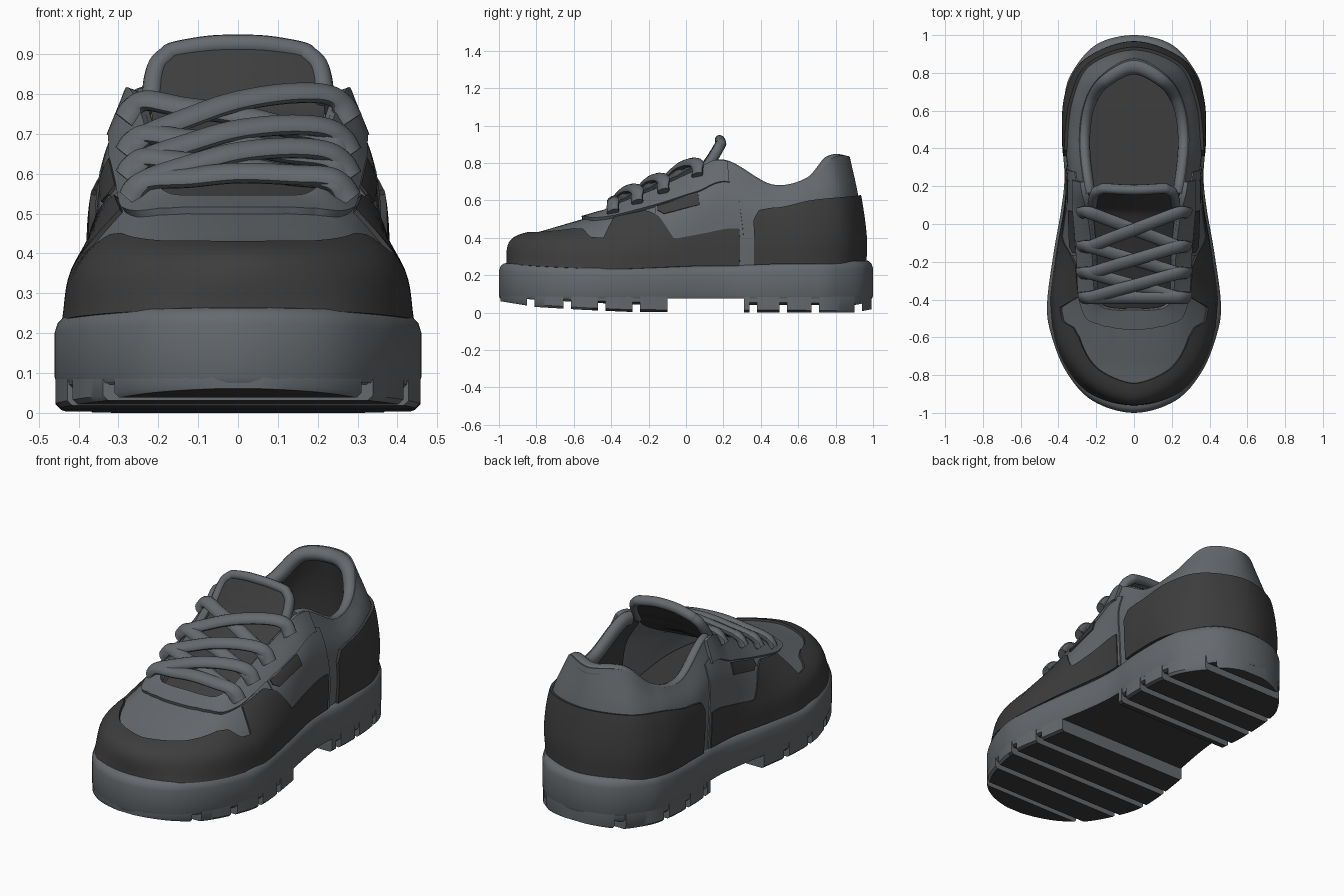
import bpy, bmesh, math
from mathutils import Vector

if "Cube" in bpy.data.objects:
    bpy.data.objects.remove(bpy.data.objects["Cube"])

def material(name, rgb):
    m = bpy.data.materials.new(name)
    m.diffuse_color = (*rgb, 1)
    m.use_nodes = True
    m.node_tree.nodes["Principled BSDF"].inputs["Base Color"].default_value = m.diffuse_color
    return m

LIGHT = material("light_grey", (0.13, 0.143, 0.155))
DARK = material("dark_grey", (0.047, 0.047, 0.047))

# ---------- helpers ----------
def lerp(table, x):
    if x <= table[0][0]:
        return table[0][1]
    for (a, p), (b, q) in zip(table, table[1:]):
        if x <= b:
            return p + (q - p) * (x - a) / (b - a)
    return table[-1][1]

def spline(P, t):
    """Smooth curve through the points P, one point per unit of t."""
    i = max(0, min(int(t), len(P) - 2))
    f = t - i
    b, c = P[i], P[i + 1]
    a = P[i - 1] if i > 0 else 2 * b - c
    d = P[i + 2] if i + 2 < len(P) else 2 * c - b
    return b + 0.5 * f * (c - a + f * (2 * a - 5 * b + 4 * c - d + f * (3 * (b - c) + d - a)))

def make(name, verts, faces, mat, thick=0, under=None):
    me = bpy.data.meshes.new(name)
    me.from_pydata([tuple(v) for v in verts], [], faces)
    ob = bpy.data.objects.new(name, me)
    bpy.context.collection.objects.link(ob)
    me.materials.append(mat)
    bpy.ops.object.select_all(action='DESELECT')
    ob.select_set(True)
    bpy.context.view_layer.objects.active = ob
    bm = bmesh.new()
    bm.from_mesh(me)
    bmesh.ops.remove_doubles(bm, verts=bm.verts, dist=1e-4)
    bm.to_mesh(me)
    bm.free()
    if thick:
        mod = ob.modifiers.new("thickness", 'SOLIDIFY')
        mod.thickness, mod.offset = thick, -1
        bpy.ops.object.modifier_apply(modifier=mod.name)
    me = ob.data
    bm = bmesh.new()
    bm.from_mesh(me)
    bmesh.ops.recalc_face_normals(bm, faces=bm.faces)
    bm.to_mesh(me)
    bm.free()
    if under:                       # second colour on faces that look down
        me.materials.append(under)
        for p in me.polygons:
            p.material_index = int(p.normal.z < -0.7)
    bpy.ops.object.shade_smooth_by_angle(angle=math.radians(40))
    return ob

def grid(fn, nu, nv):
    verts = [fn(i / nu, j / nv) for i in range(nu + 1) for j in range(nv + 1)]
    w = nv + 1
    faces = [(i * w + j, (i + 1) * w + j, (i + 1) * w + j + 1, i * w + j + 1)
             for i in range(nu) for j in range(nv)]
    return verts, faces

def tube(name, pts, rw, rh, mat, up=(0, 0, 1), steps=8, sides=12):
    """Oval tube; rw is a table of half width along the path, rh the half height."""
    pts = [Vector(p) for p in pts]
    n = (len(pts) - 1) * steps
    path = [spline(pts, i / steps) for i in range(n + 1)]
    verts, faces = [], []
    for i, p in enumerate(path):
        t = (path[min(i + 1, n)] - path[max(i - 1, 0)]).normalized()
        s = t.cross(Vector(up)).normalized()
        h = s.cross(t)
        for k in range(sides):
            a = 2 * math.pi * k / sides
            verts.append(p + s * lerp(rw, i / n) * math.cos(a) + h * rh * math.sin(a))
    for i in range(n):
        for k in range(sides):
            m = (k + 1) % sides
            faces.append((i * sides + k, i * sides + m, (i + 1) * sides + m, (i + 1) * sides + k))
    faces += [tuple(range(sides)), tuple(range(n * sides, (n + 1) * sides))]
    return make(name, verts, faces, mat)

# ---------- sole ----------
HALF = [(0, -1), (.22, -.935), (.36, -.78), (.44, -.58), (.46, -.42), (.425, -.15), (.385, .08),
        (.368, .25), (.38, .45), (.37, .66), (.33, .8), (.2, .95), (0, 1)]
loop = [Vector((x, y)) for x, y in HALF] + [Vector((-x, y)) for x, y in HALF[-2:0:-1]]
wrapped = loop[-2:] + loop + loop[:3]
outline = [spline(wrapped, 2 + i / 8) for i in range(len(loop) * 8)]
N = len(outline)

def inset(d):
    out = []
    for i, p in enumerate(outline):
        t = (outline[(i + 1) % N] - outline[i - 1]).normalized()
        out.append(p - Vector((t.y, -t.x)) * d)
    return out

TOP = [(-1, .268), (-.4, .243), (.1, .252), (1, .282)]
verts, faces = [], []
rings = [(.006, .075, 0), (0, .09, 0), (0, -.045, 1), (.008, -.02, 1), (.025, -.004, 1), (.05, 0, 1)]
for d, z, top in rings:
    verts += [(p.x, p.y, z + (lerp(TOP, p.y) if top else 0)) for p in inset(d)]
for r in range(len(rings) - 1):
    faces += [(r * N + i, r * N + (i + 1) % N, (r + 1) * N + (i + 1) % N, (r + 1) * N + i) for i in range(N)]
faces += [tuple(range(N)), tuple(range((len(rings) - 1) * N, len(rings) * N))]
make("sole", verts, faces, LIGHT, under=DARK)

# tread: two base slabs and the blocks below them, all slices of the sole outline
WIDTH = sorted((p.y, p.x) for p in outline[:N // 2 + 1])
FLOOR = [(-1, .062), (-.8, .03), (-.55, .015), (-.3, .004), (.9, .0), (1, .02)]

def tread(name, y0, y1, lift=0, gap=.002, n=8):
    verts = []
    for i in range(n + 1):
        y = y0 + (y1 - y0) * i / n
        w = max(lerp(WIDTH, y) - gap, .02)
        z = min(lerp(FLOOR, y) + lift, .072)
        verts += [(-w, y, .09), (-w, y, z + .012), (-w + .012, y, z),
                  (w - .012, y, z), (w, y, z + .012), (w, y, .09)]
    faces = [(i * 6 + k, i * 6 + (k + 1) % 6, i * 6 + 6 + (k + 1) % 6, i * 6 + 6 + k)
             for i in range(n) for k in range(6)]
    faces += [tuple(range(6)), tuple(range(n * 6, n * 6 + 6))]
    make(name, verts, faces, LIGHT, under=DARK)

tread("tread_base_front", -.98, -.105, .04, .006, 20)
tread("tread_base_heel", .315, .98, .04, .006, 20)
for part, cuts in (("front", (-1.013, -.83, -.635, -.45, -.265, -.08)), ("heel", (.29, .36, .52, .69, .92, 1.013))):
    for b, (y0, y1) in enumerate(zip(cuts, cuts[1:])):
        tread(f"tread_block_{part}_{b + 1}", y0 + .02, y1 - .02)

# ---------- upper: ribs from toe to heel, each from the sole to the top edge ----------
RIBS = [
    ((0, -.95, .25), (0, -.925, .385), (0, -.74, .445), (0, -.45, .53)),
    ((.24, -.88, .25), (.22, -.835, .38), (.17, -.70, .445), (.10, -.45, .53)),
    ((.385, -.68, .24), (.36, -.66, .37), (.27, -.58, .455), (.17, -.43, .535)),
    ((.43, -.42, .23), (.405, -.42, .36), (.31, -.40, .48), (.20, -.36, .57)),
    ((.40, -.15, .24), (.385, -.15, .37), (.32, -.14, .54), (.21, -.15, .655)),
    ((.36, .08, .25), (.355, .08, .40), (.33, .07, .60), (.23, .04, .745)),
    ((.345, .25, .25), (.35, .25, .42), (.335, .22, .62), (.265, .20, .81)),
    ((.355, .45, .26), (.365, .45, .40), (.35, .45, .56), (.29, .45, .68)),
    ((.345, .68, .26), (.35, .68, .42), (.32, .67, .60), (.26, .65, .71)),
    ((.24, .86, .26), (.25, .86, .42), (.23, .84, .62), (.17, .79, .83)),
    ((0, .95, .27), (0, .95, .42), (0, .92, .63), (0, .875, .835))]

def rib_point(j, k):
    j %= 20
    x, y, z = RIBS[j if j <= 10 else 20 - j][k]
    return Vector((x if j <= 10 else -x, y, z))

RINGS = [[rib_point(j, k) for j in range(-12, 35)] for k in range(4)]

def surf(u, v):
    return spline([spline(r, u + 12) for r in RINGS], v * 3)

def normal(u, v, e=.01):
    return (surf(u + e, v) - surf(u - e, v)).cross(surf(u, v + e) - surf(u, v - e)).normalized()

def panel(name, u0, u1, lo, hi, off, thick, mat, nv=14, both=False):
    """Sheet laid over the upper between heights lo(u) and hi(u)."""
    def fn(s, t, flip):
        u = u0 + (u1 - u0) * s
        v = lerp(lo, abs(u)) * (1 - t) + lerp(hi, abs(u)) * t
        p = surf(u, v) + normal(u, v) * off
        return Vector((-p.x, p.y, p.z)) if flip else p
    for flip in ([False, True] if both else [False]):
        label = name + ("_left" if flip else "_right") if both else name
        verts, faces = grid(lambda s, t: fn(s, t, flip), max(8, int((u1 - u0) * 14)), nv)
        if flip:
            faces = [f[::-1] for f in faces]
        make(label, verts, faces, mat, thick)

flat = lambda v: [(0, v)]
panel("upper_shell", 0, 20, flat(0), flat(1), 0, .015, LIGHT, nv=20)
panel("lining", 5.3, 14.7, flat(.1), flat(.96), -.035, .01, DARK)
panel("toe_and_side_guard", -6.2, 6.2, flat(0),
      [(0, .51), (1, .54), (2, .61), (2.35, .58), (2.6, .44), (2.9, .42), (3.05, .74), (3.7, .72),
       (4.0, .6), (4.35, .36), (6.2, .39)], .012, .018, DARK)
panel("quarter_panel", 3.9, 6.3, flat(0), flat(.85), .007, .016, LIGHT, both=True)
panel("side_tab", 3.95, 5.0, [(3.95, .68), (4.1, .62), (5, .62)], flat(.735), .013, .018, DARK, nv=6, both=True)
panel("heel_counter", 6.6, 13.4, flat(0),
      [(6.6, .5), (6.75, .62), (7, .66), (13, .66), (13.25, .62), (13.4, .5)], .016, .025, DARK)
panel("eyelet_stay", -6.1, 6.1, [(0, .885), (1, .885), (1.7, .86), (2.3, .79), (3, .75), (5, .75), (6, .8)],
      flat(1), .018, .035, LIGHT, nv=8)

# insole
pts = [surf(u / 4, .22) - normal(u / 4, .22) * .02 for u in range(80)]
make("insole", [(p.x, p.y, .31) for p in pts], [tuple(range(80))], DARK, .02)

# padded collar along the top edge, thicker at the heel
collar = []
PAD = [(0, .024), (.25, .026), (.5, .038), (.75, .026), (1, .024)]
for i in range(43):
    u = 5.8 + 8.4 * i / 42
    n = normal(u, .85)
    collar.append(surf(u, 1) - Vector((n.x, n.y, 0)).normalized() * lerp(PAD, i / 42) - Vector((0, 0, .03)))
tube("collar", collar, [(0, .03), (.25, .034), (.5, .046), (.75, .034), (1, .03)], .038, LIGHT, steps=3)

# ---------- tongue ----------
SPINE = [Vector(p) for p in [(.19, -.46, .50), (.20, -.15, .65), (.215, .04, .75),
                             (.215, .10, .82), (.20, .145, .89), (.15, .165, .925)]]

def tongue(s, t):
    w, y, z = spline(SPINE, t * 5)
    s = 2 * s - 1
    return Vector((w * s, y + .01 * s * s, z - .03 * (1 - .6 * t) * s * s))

make("tongue", *grid(tongue, 16, 30), DARK, .03)
side = [tongue(0, t) for t in (.5, .6, .7, .8, .9, .97)]
rim = side + [tongue(.25, 1), tongue(.5, 1), tongue(.75, 1)] + [Vector((-p.x, p.y, p.z)) for p in side[::-1]]
tube("tongue_rim", [p + Vector((0, .016, -.002)) for p in rim], [(0, .026)], .028, LIGHT, up=(0, -.8, .6), steps=5)

# ---------- laces ----------
EDGE = [(-.45, .53), (-.36, .57), (-.15, .655), (.04, .745), (.2, .82)]
ROWS = [-.39, -.26, -.12, .06]

def lace(name, ya, yb, rise, sx=-1):
    """Crosses the throat from side sx at ya to the other side at yb."""
    za, zb = lerp(EDGE, ya), lerp(EDGE, yb)
    pts = [(sx * .275, ya, za - .02), (sx * .235, ya, za + .025),
           (sx * .12, ya * .75 + yb * .25, za * .75 + zb * .25 + .02 + rise * .7),
           (0, (ya + yb) / 2, (za + zb) / 2 + .025 + rise),
           (-sx * .14, ya * .2 + yb * .8, za * .2 + zb * .8 + .02 + rise),
           (-sx * .24, yb, zb + .025 + rise * .3), (-sx * .285, yb, zb - .02)]
    tube(name, pts, [(0, .036)], .023, LIGHT, up=(0, -.45, .9))

lace("lace_bar", ROWS[0], ROWS[0], .02)
for i in range(3):
    lace(f"lace_under_{i + 1}", ROWS[i], ROWS[i + 1], .01, sx=1)
    lace(f"lace_over_{i + 1}", ROWS[i], ROWS[i + 1], .045)
